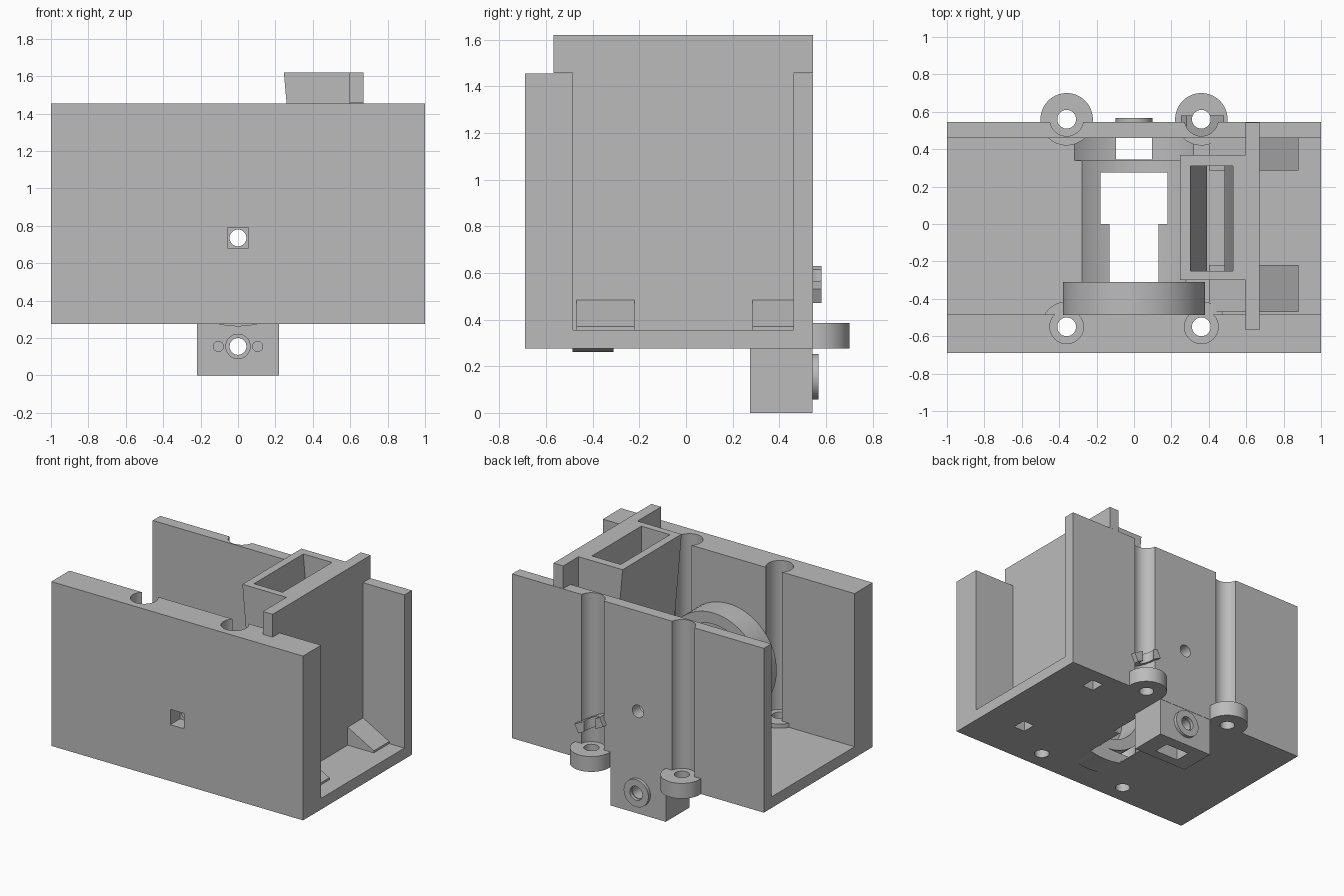
import bpy, bmesh, math
from mathutils import Matrix, Vector

if "Cube" in bpy.data.objects:
    bpy.data.objects.remove(bpy.data.objects["Cube"], do_unlink=True)

grey = bpy.data.materials.new("plain grey")
grey.use_nodes = True
grey.diffuse_color = (0.5, 0.5, 0.5, 1)
grey.node_tree.nodes["Principled BSDF"].inputs["Base Color"].default_value = (0.5, 0.5, 0.5, 1)


def finish(name, bm):
    bmesh.ops.recalc_face_normals(bm, faces=bm.faces)
    mesh = bpy.data.meshes.new(name)
    bm.to_mesh(mesh)
    bm.free()
    mesh.materials.append(grey)
    obj = bpy.data.objects.new(name, mesh)
    bpy.context.collection.objects.link(obj)
    return obj


def box(name, x, y, z):
    bm = bmesh.new()
    bmesh.ops.create_cube(bm, size=1)
    for v in bm.verts:
        v.co = Vector([(a + b) / 2 + c * (b - a) for (a, b), c in zip((x, y, z), v.co)])
    return finish(name, bm)


def cyl(name, centre, r, span, axis="z"):
    """Cylinder: centre is (x, y) for axis z, or (x, z) for axis y."""
    bm = bmesh.new()
    mid, depth = sum(span) / 2, span[1] - span[0]
    place = Matrix.Translation((centre[0], centre[1], mid))
    if axis == "y":
        place = Matrix.Translation((centre[0], mid, centre[1])) @ Matrix.Rotation(math.pi / 2, 4, "X")
    bmesh.ops.create_cone(bm, cap_ends=True, segments=64, radius1=r, radius2=r, depth=depth, matrix=place)
    return finish(name, bm)


def prism(name, profile, axis, span):
    """Extrude a profile of (y, z) along x, or of (x, z) along y."""
    bm = bmesh.new()
    a, b = span
    pts = [(a, u, v) if axis == "x" else (u, a, v) for u, v in profile]
    face = bm.faces.new([bm.verts.new(p) for p in pts])
    out = bmesh.ops.extrude_face_region(bm, geom=[face])["geom"]
    move = (b - a, 0, 0) if axis == "x" else (0, b - a, 0)
    bmesh.ops.translate(bm, vec=move, verts=[g for g in out if isinstance(g, bmesh.types.BMVert)])
    return finish(name, bm)


def cut(obj, *cutters):
    for c in cutters:
        mod = obj.modifiers.new("cut", "BOOLEAN")
        mod.operation, mod.solver, mod.object = "DIFFERENCE", "EXACT", c
        bpy.context.view_layer.objects.active = obj
        bpy.ops.object.modifier_apply(modifier=mod.name)
        bpy.data.objects.remove(c, do_unlink=True)


AXLE = (0, 0.735)
PORT = (0, 0.155)
BOLTS = [(s * 0.36, y) for s in (-1, 1) for y in (-0.55, 0.56)]


def wheel_troughs():
    return [cyl("cutter", AXLE, 0.472, (-0.31, 0.341), "y"),
            cyl("cutter", AXLE, 0.495, (0.34, 0.46), "y")]


def bolt_hole(p):
    return cyl("cutter", p, 0.05, (0.1, 2))


# Open channel: floor with front and back walls
housing = prism("housing", [(-0.69, 0.275), (0.545, 0.275), (0.545, 1.455), (0.46, 1.455),
                            (0.46, 0.355), (-0.485, 0.355), (-0.485, 1.455), (-0.69, 1.455)], "x", (-1, 1))
# Wheel troughs reach the walls only at the floor
cut(housing, box("cutter", (-0.18, 0.18), (0, 0.28), (0.2, 0.5)),
    box("cutter", (-0.13, 0.13), (-0.31, 0.01), (0.2, 0.5)), *wheel_troughs())
cut(housing, cyl("cutter", AXLE, 0.045, (-1, 1), "y"),
    box("cutter", (-0.055, 0.055), (-0.8, -0.58), (0.68, 0.79)))
for p in BOLTS:
    cut(housing, cyl("cutter", p, 0.09, (0.385, 2)), bolt_hole(p))
for y in (-0.34, 0.39):
    cut(housing, box("cutter", (0.65, 0.74), (y - 0.05, y + 0.05), (0.2, 0.5)))

# Bolt bosses
for i, p in enumerate(BOLTS):
    boss = cyl(f"bolt_boss_{i + 1}", p, 0.14 if p[1] > 0 else 0.135, (0.275, 0.385))
    cut(boss, bolt_hole(p))

# Small slanted tab at the left back bolt groove
tab = prism("slanted_tab", [(0.25, 0.57), (0.28, 0.63), (0.48, 0.53), (0.45, 0.47)], "y", (0.47, 0.58))
cut(tab, bolt_hole((0.36, 0.56)))

# Outlet block under the floor with its round port
block = box("outlet_block", (-0.22, 0.22), (0.275, 0.543), (0, 0.354))
cut(block, *wheel_troughs())
cut(block, box("cutter", (-0.095, 0.095), (0.345, 0.46), (-0.1, 0.5)),
    cyl("cutter", PORT, 0.045, (0.2, 0.7), "y"), cyl("cutter", PORT, 0.065, (0.2, 0.3), "y"))
for s in (-1, 1):
    cut(block, cyl("cutter", (s * 0.105, PORT[1]), 0.027, (0.2, 0.33), "y"))
collar = cyl("port_collar", PORT, 0.098, (0.54, 0.567), "y")
cut(collar, cyl("cutter", PORT, 0.05, (0.5, 0.6), "y"))

# Round guide ring on the front wall, with its rounded underside
ring = cyl("guide_ring", AXLE, 0.38, (-0.487, -0.31), "y")
cut(ring, cyl("cutter", AXLE, 0.30, (-0.6, -0.2), "y"))
saddle = cyl("ring_saddle", AXLE, 0.473, (-0.487, -0.31), "y")
cut(saddle, box("cutter", (-1, 1), (-1, 1), (0.356, 2)))

# Cross panel resting on both walls
prism("cross_panel", [(-0.485, 0.355), (0.46, 0.355), (0.46, 1.456), (0.544, 1.456), (0.544, 1.62),
                      (-0.567, 1.62), (-0.567, 1.456), (-0.485, 1.456)], "x", (0.595, 0.672))

# Wedge feet on both sides of the panel
for side, x0, x1 in (("left", 0.67, 0.88), ("right", 0.60, 0.40)):
    for end, span in (("front", (-0.47, -0.22)), ("back", (0.285, 0.46))):
        prism(f"wedge_foot_{side}_{end}", [(x0, 0.354), (x1, 0.354), (x1, 0.37), (x0, 0.485)], "y", span)

# Tapered hopper
hopper = prism("hopper", [(0.245, 1.62), (0.6, 1.62), (0.6, 0.62), (0.335, 0.62)], "y", (-0.3, 0.37))
cut(hopper, prism("cutter", [(0.295, 1.7), (0.53, 1.7), (0.53, 1.0), (0.47, 0.5), (0.4, 0.5)],
                  "y", (-0.25, 0.31)))

for obj in bpy.context.collection.objects:
    if obj.type == "MESH":
        bpy.ops.object.select_all(action="DESELECT")
        obj.select_set(True)
        bpy.context.view_layer.objects.active = obj
        bpy.ops.object.shade_smooth_by_angle(angle=math.radians(30))
